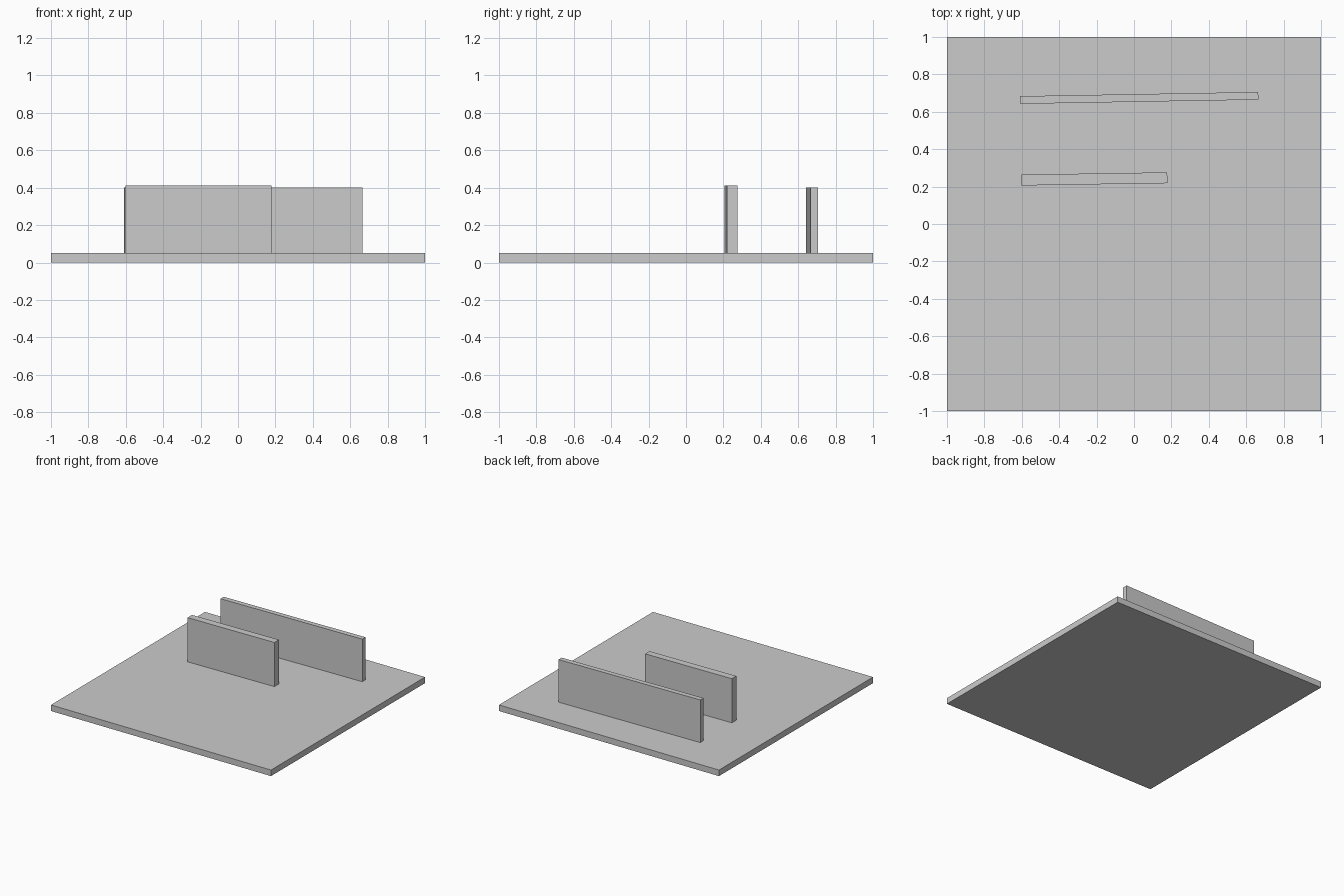
import bpy
from math import radians

cube = bpy.data.objects.get("Cube")
if cube:
    bpy.data.objects.remove(cube, do_unlink=True)

# Single plain grey finish
GREY = (0.6, 0.6, 0.6, 1)
grey = bpy.data.materials.new("plain grey")
grey.use_nodes = True
grey.diffuse_color = GREY
grey.node_tree.nodes["Principled BSDF"].inputs["Base Color"].default_value = GREY


def box(name, centre, size, bottom, turn=0):
    """Box standing at height bottom, turned about z by degrees."""
    x, y = centre
    bpy.ops.mesh.primitive_cube_add(size=1, location=(x, y, bottom + size[2] / 2))
    obj = bpy.context.object
    obj.name = name
    obj.scale = size
    obj.rotation_euler.z = radians(turn)
    obj.data.materials.append(grey)
    return obj


SLAB = 0.05
# Square ground slab
box("base_slab", (0, 0), (2, 2, SLAB), 0)
# Two upright walls, slightly out of square
box("short_wall", (-0.212, 0.241), (0.78, 0.058, 0.363), SLAB, 0.9)
box("long_wall", (0.028, 0.674), (1.273, 0.041, 0.35), SLAB, 1)
